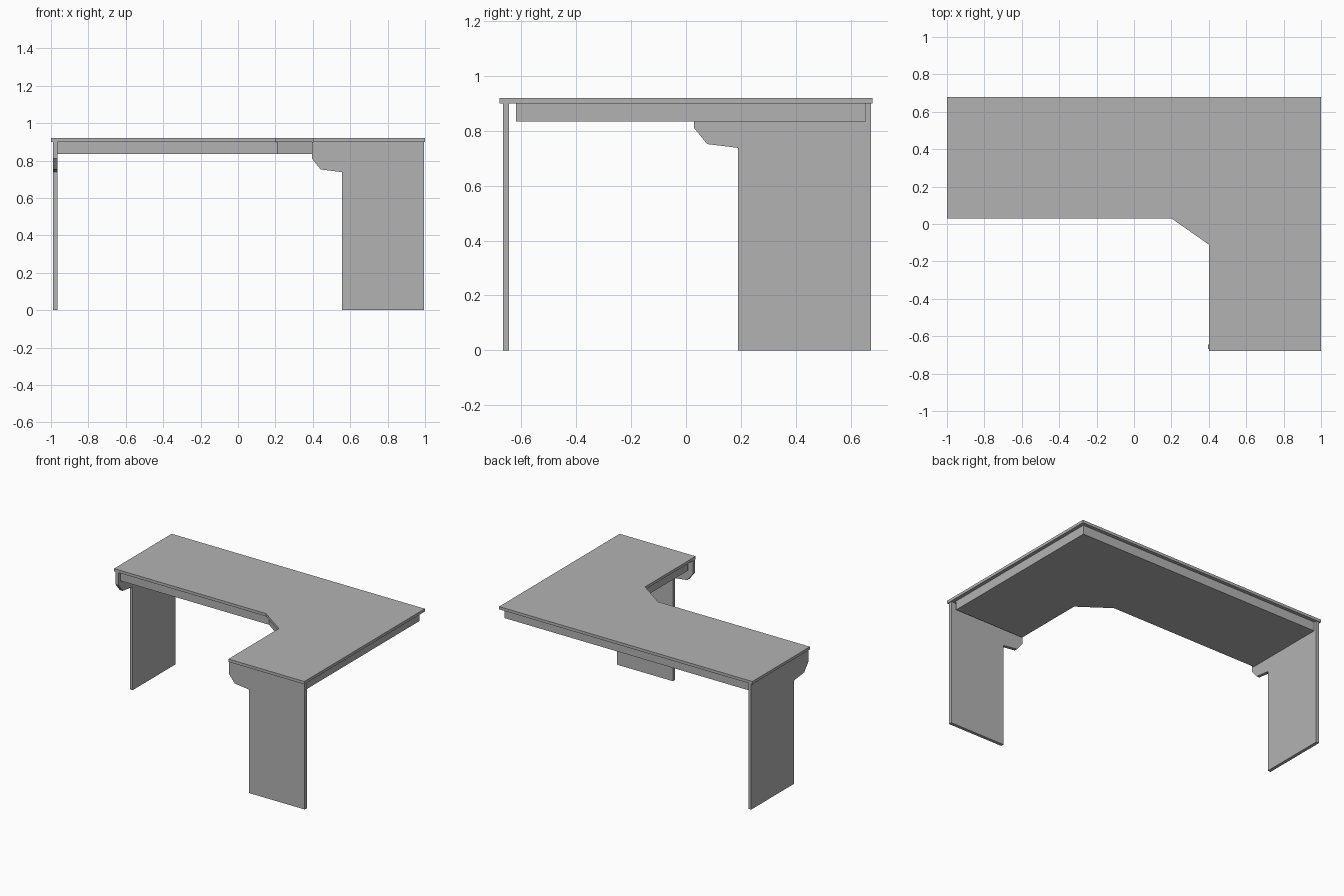
import bpy
import bmesh
from mathutils import Vector

cube = bpy.data.objects.get("Cube")
if cube:
    bpy.data.objects.remove(cube, do_unlink=True)

# One plain grey finish
grey = bpy.data.materials.new("plain_grey")
grey.use_nodes = True
colour = (0.45, 0.45, 0.45, 1)
grey.diffuse_color = colour
grey.node_tree.nodes["Principled BSDF"].inputs["Base Color"].default_value = colour


def slab(name, outline, sweep):
    """Fill a planar outline and extrude it along the sweep vector."""
    bm = bmesh.new()
    face = bm.faces.new([bm.verts.new(p) for p in outline])
    swept = bmesh.ops.extrude_face_region(bm, geom=[face], use_keep_orig=True)
    verts = [g for g in swept["geom"] if isinstance(g, bmesh.types.BMVert)]
    bmesh.ops.translate(bm, verts=verts, vec=Vector(sweep))
    bmesh.ops.recalc_face_normals(bm, faces=bm.faces)
    mesh = bpy.data.meshes.new(name)
    bm.to_mesh(mesh)
    bm.free()
    mesh.materials.append(grey)
    obj = bpy.data.objects.new(name, mesh)
    bpy.context.collection.objects.link(obj)
    return obj


def corner_outline(x0, x1, y0, y1, inner_x, inner_y, cut_x, cut_y, z):
    """L-shaped plan with a chamfered inner corner."""
    plan = [(x0, y1), (x0, inner_y), (cut_x, inner_y), (inner_x, cut_y),
            (inner_x, y0), (x1, y0), (x1, y1)]
    return [(x, y, z) for x, y in plan]


# Worktop and the recessed core beneath it
top_z, under_z, core_z = 0.92, 0.90, 0.835
slab("worktop",
     corner_outline(-1, 1, -0.68, 0.68, 0.40, 0.03, 0.20, -0.11, under_z),
     (0, 0, top_z - under_z))
slab("recessed_core",
     corner_outline(-0.965, 0.975, -0.62, 0.655, 0.42, 0.05, 0.21, -0.10, core_z),
     (0, 0, under_z - core_z))


def leg_profile(inner, outer):
    """Panel leg with a bracket under the inner edge of the worktop."""
    return [(inner, under_z), (inner, 0.81), (inner + 0.047, 0.752),
            (inner + 0.16, 0.738), (inner + 0.16, 0), (outer, 0), (outer, under_z)]


# Panel legs at the two free ends
slab("front_leg_panel",
     [(u, -0.668, z) for u, z in leg_profile(0.395, 0.995)], (0, 0.023, 0))
slab("right_leg_panel",
     [(-0.988, u, z) for u, z in leg_profile(0.03, 0.675)], (0.023, 0, 0))
